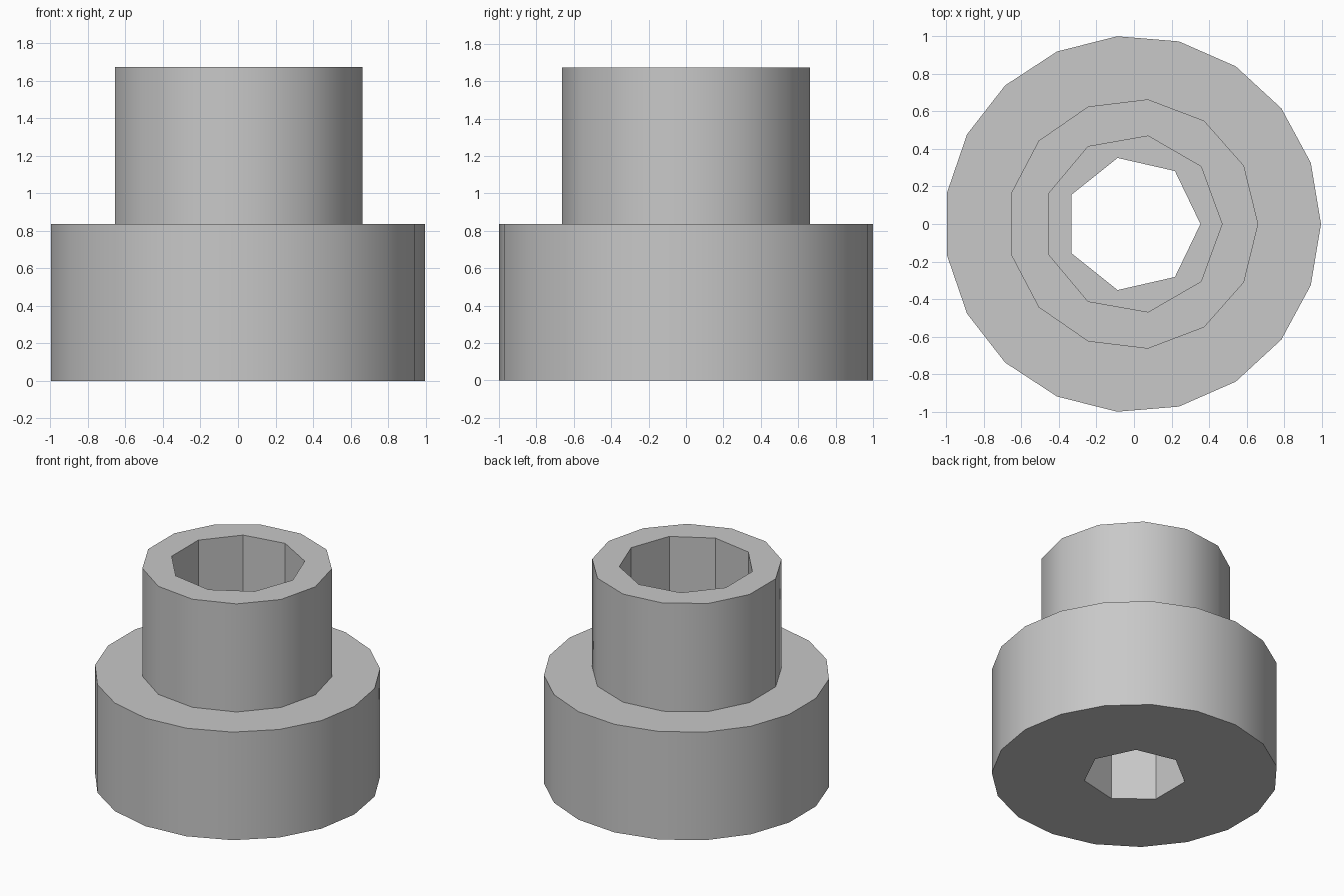
import bpy
import bmesh
from math import cos, sin, tau, radians

cube = bpy.data.objects.get("Cube")
if cube:
    bpy.data.objects.remove(cube, do_unlink=True)

SHIFT = -0.007                      # odd-sided rings sit slightly off centre
BOTTOM, STEP, TOP = 0.0, 0.8365, 1.673

bm = bmesh.new()


def ring(radius, sides, z):
    """Closed loop of edges with its first corner on +x."""
    verts = [bm.verts.new((radius * cos(tau * i / sides) + SHIFT,
                           radius * sin(tau * i / sides), z))
             for i in range(sides)]
    edges = [bm.edges.new((verts[i - 1], verts[i])) for i in range(sides)]
    return verts, edges


def wall(radius, sides, low, high):
    """Vertical prism wall; returns its bottom and top edge loops."""
    (a, lower), (b, upper) = ring(radius, sides, low), ring(radius, sides, high)
    for i in range(sides):
        bm.faces.new((a[i - 1], a[i], b[i], b[i - 1]))
    return lower, upper


def annulus(outer, inner):
    """Flat face between two concentric loops."""
    bmesh.ops.triangle_fill(bm, use_beauty=True, edges=outer + inner)


# Walls: wide base, narrow collar, wide upper bore, narrow lower bore
base_low, base_high = wall(1.0035, 19, BOTTOM, STEP)
collar_low, collar_high = wall(0.669, 13, STEP, TOP)
socket_low, socket_high = wall(0.476, 9, STEP, TOP)
hole_low, hole_high = wall(0.361, 7, BOTTOM, STEP)

# Flat rings joining the walls
annulus(base_low, hole_low)
annulus(base_high, collar_low)
annulus(collar_high, socket_high)
annulus(socket_low, hole_high)

bmesh.ops.recalc_face_normals(bm, faces=bm.faces)
mesh = bpy.data.meshes.new("stepped_bushing")
bm.to_mesh(mesh)
bm.free()

# Plain grey material
grey = bpy.data.materials.new("plain grey")
grey.use_nodes = True
colour = (0.58, 0.58, 0.58, 1.0)
grey.diffuse_color = colour
grey.node_tree.nodes["Principled BSDF"].inputs["Base Color"].default_value = colour
mesh.materials.append(grey)

bushing = bpy.data.objects.new("stepped_bushing", mesh)
bpy.context.collection.objects.link(bushing)
bpy.ops.object.select_all(action='DESELECT')
bushing.select_set(True)
bpy.context.view_layer.objects.active = bushing
bpy.ops.object.shade_smooth_by_angle(angle=radians(30))
